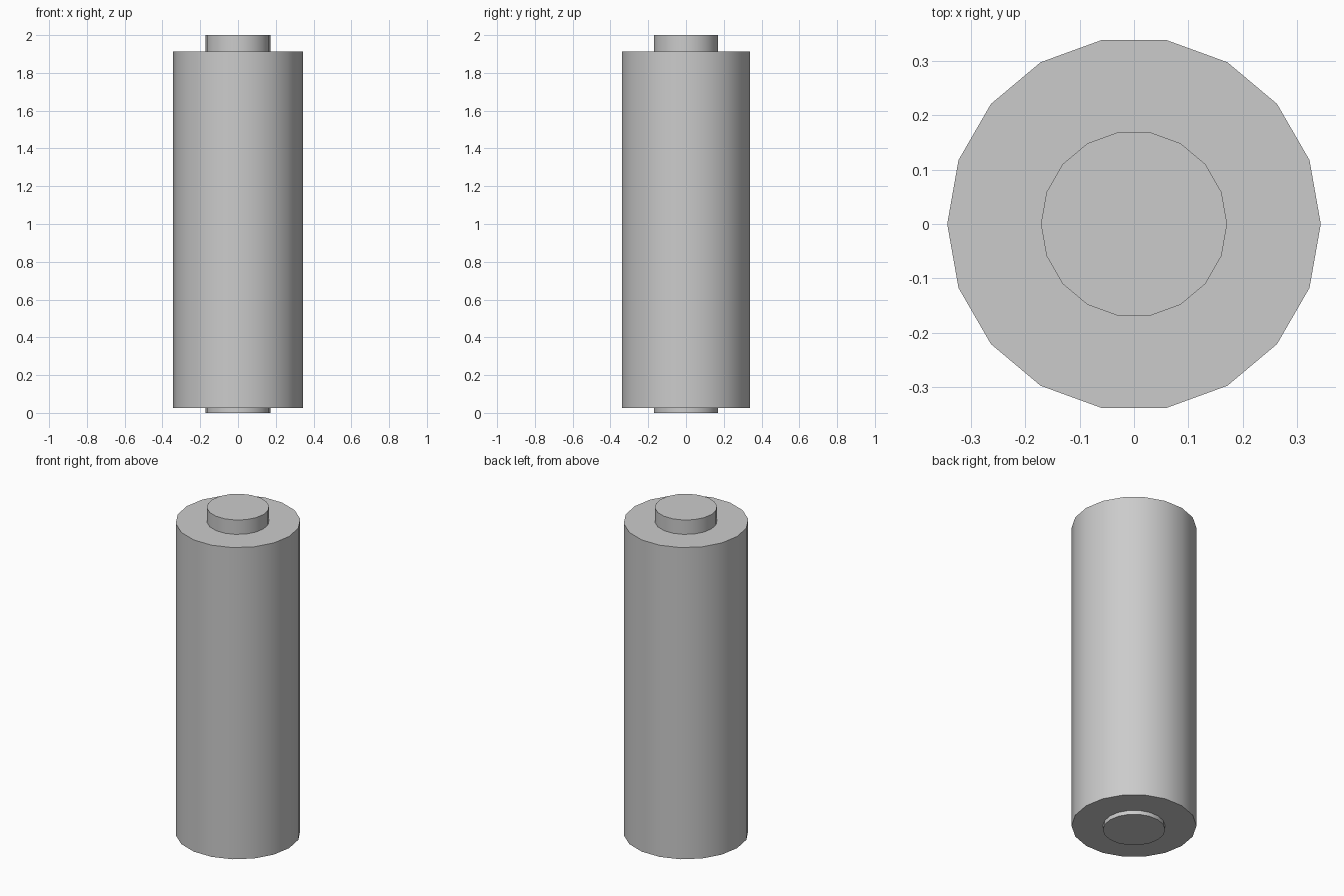
import bpy, bmesh
from math import cos, sin, tau

if "Cube" in bpy.data.objects:
    bpy.data.objects.remove(bpy.data.objects["Cube"])

SIDES = 18
BODY_R, NUB_R = 0.343, 0.171

# Half profile (radius, height): bottom contact, casing, top terminal
PROFILE = [(NUB_R, 0.0), (NUB_R, 0.025), (BODY_R, 0.025),
           (BODY_R, 1.913), (NUB_R, 1.913), (NUB_R, 2.0)]


def lathe(name, profile, sides):
    """Revolve a half profile around z and cap both ends."""
    bm = bmesh.new()
    rings = [[bm.verts.new((r * cos(tau * i / sides), r * sin(tau * i / sides), z))
              for i in range(sides)] for r, z in profile]
    for low, high in zip(rings, rings[1:]):
        for i in range(sides):
            j = (i + 1) % sides
            bm.faces.new((low[i], low[j], high[j], high[i]))
    bm.faces.new(rings[0][::-1])
    bm.faces.new(rings[-1])
    mesh = bpy.data.meshes.new(name)
    bm.to_mesh(mesh)
    bm.free()
    obj = bpy.data.objects.new(name, mesh)
    bpy.context.collection.objects.link(obj)
    return obj


# Battery: one closed shell, smooth sides with sharp rims
battery = lathe("battery_cell", PROFILE, SIDES)
bpy.context.view_layer.objects.active = battery
battery.select_set(True)
bpy.ops.object.shade_smooth_by_angle(angle=0.6)
